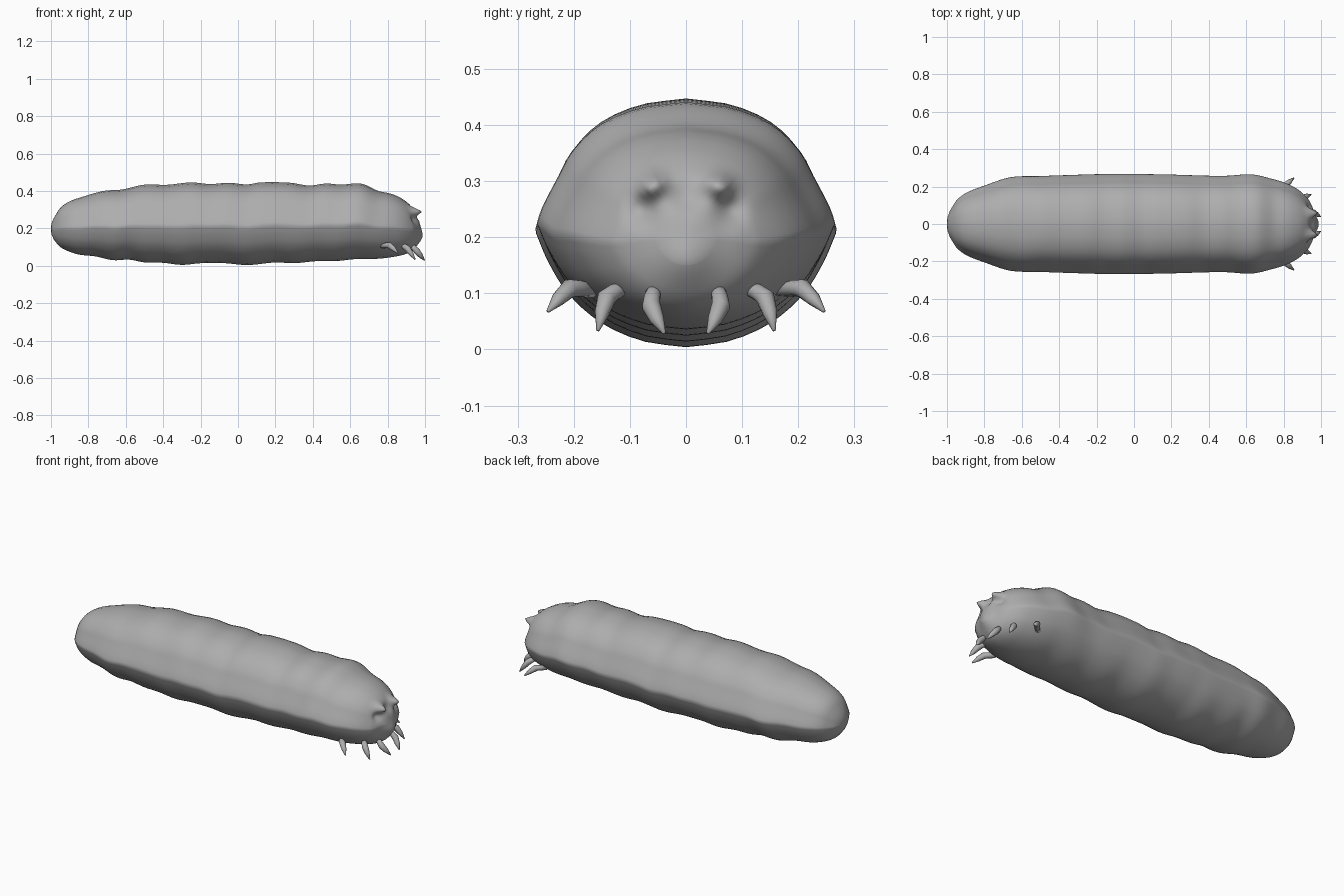
import bpy, bmesh, math
from mathutils import Vector

if "Cube" in bpy.data.objects:
    bpy.data.objects.remove(bpy.data.objects["Cube"])

skin = bpy.data.materials.new("grey skin")
skin.diffuse_color = (0.42, 0.42, 0.42, 1)
skin.use_nodes = True
skin.node_tree.nodes["Principled BSDF"].inputs["Base Color"].default_value = skin.diffuse_color


def spline(points, x):
    """Smooth curve through sorted (x, value) points."""
    n = len(points)
    i = 0
    while i < n - 2 and x > points[i + 1][0]:
        i += 1

    def slope(k):
        a, b = points[max(k - 1, 0)], points[min(k + 1, n - 1)]
        return (b[1] - a[1]) / (b[0] - a[0])
    (x0, v0), (x1, v1) = points[i], points[i + 1]
    d = x1 - x0
    t = (x - x0) / d
    return ((2*t**3 - 3*t*t + 1) * v0 + (t**3 - 2*t*t + t) * d * slope(i)
            + (3*t*t - 2*t**3) * v1 + (t**3 - t*t) * d * slope(i + 1))


# Body outlines along the length
TOP = [(-.985, .255), (-.95, .31), (-.9, .345), (-.85, .363), (-.72, .4), (-.62, .408),
       (-.5, .434), (-.38, .433), (-.25, .446), (-.15, .437), (-.05, .444), (.05, .435),
       (.12, .446), (.28, .444), (.38, .429), (.47, .44), (.55, .434), (.66, .439),
       (.75, .4), (.82, .385), (.88, .357), (.92, .325), (.95, .285), (.965, .25)]
BOTTOM = [(-.985, .14), (-.95, .1), (-.9, .075), (-.85, .06), (-.76, .05), (-.67, .03),
          (-.58, .033), (-.5, .018), (-.4, .016), (-.3, .005), (-.2, .014), (-.07, .014),
          (.05, .004), (.2, .018), (.3, .014), (.42, .025), (.52, .025), (.63, .036),
          (.72, .036), (.82, .046), (.9, .065), (.94, .095), (.965, .15)]
WIDTH = [(-.985, .07), (-.95, .125), (-.9, .165), (-.8, .205), (-.66, .25), (-.5, .256),
         (-.4, .26), (-.1, .268), (.2, .264), (.4, .258), (.5, .258), (.63, .265),
         (.75, .238), (.82, .215), (.88, .182), (.93, .135), (.95, .1), (.965, .055)]
# Domed back and rounded belly: angle fraction -> side and height fractions
SIDE_UP = [(0, 1), (.14, .965), (.3, .86), (.5, .76), (.68, .58), (.85, .31), (1, 0)]
RISE_UP = [(0, 0), (.14, .13), (.3, .38), (.5, .6), (.68, .81), (.85, .95), (1, 1)]
SIDE_DN = [(0, 1), (.2, .92), (.45, .78), (.7, .55), (.87, .28), (1, 0)]
RISE_DN = [(0, 0), (.2, .25), (.45, .54), (.7, .8), (.87, .95), (1, 1)]


def section(k, count):
    """Unit cross-section point."""
    a = 2 * math.pi * k / count
    t = math.asin(min(1, abs(math.sin(a)))) / (math.pi / 2)
    sign = 1 if math.cos(a) >= 0 else -1
    if math.sin(a) >= 0:
        return sign * spline(SIDE_UP, t), spline(RISE_UP, t)
    return sign * spline(SIDE_DN, t), -spline(RISE_DN, t)


def face_bumps(co):
    """Brow horns, eye hollows and rounded snout on the head."""
    if co.x < .8:
        return 0

    def bell(y, z, r):
        return math.exp(-((abs(co.y) - y)**2 + (co.z - z)**2) / (r * r))
    return (.045 * bell(.06, .292, .021) - .02 * bell(.08, .25, .025)
            + .02 * bell(0, .15, .05) - .012 * bell(0, .275, .025))


# Body: lofted rings, closer together toward the head
SIDES = 64
stations = [-.985 + .012 * i for i in range(6)]
stations += [-.913 + 1.753 * i / 80 for i in range(80)]
stations += [.84 + .125 * math.sin(i / 30 * math.pi / 2) for i in range(31)]
unit = [section(k, SIDES) for k in range(SIDES)]
bm = bmesh.new()


def add_ring(x, top, bottom, width):
    mid = bottom + .47 * (top - bottom)
    return [bm.verts.new((x, s * width, mid + h * ((top - mid) if h > 0 else (mid - bottom))))
            for s, h in unit]


def shrunk_ring(x, end, f):
    t, b, w = spline(TOP, end), spline(BOTTOM, end), spline(WIDTH, end)
    c = (t + b) / 2
    return add_ring(x, c + (t - c) * f, c + (b - c) * f, w * f)


rings = [shrunk_ring(-1, -.985, .2), shrunk_ring(-.996, -.985, .55)]
rings += [add_ring(x, spline(TOP, x), spline(BOTTOM, x), spline(WIDTH, x)) for x in stations]
rings += [shrunk_ring(.969, .965, .75), shrunk_ring(.971, .965, .4), shrunk_ring(.972, .965, .12)]
for a, b in zip(rings, rings[1:]):
    for k in range(SIDES):
        j = (k + 1) % SIDES
        bm.faces.new((a[k], a[j], b[j], b[k]))
bm.faces.new(rings[0])
bm.faces.new(rings[-1])
for v in bm.verts:
    v.co.x += face_bumps(v.co)
bmesh.ops.recalc_face_normals(bm, faces=bm.faces)
for f in bm.faces:
    f.smooth = True
mesh = bpy.data.meshes.new("body")
bm.to_mesh(mesh)
bm.free()
mesh.materials.append(skin)
bpy.context.collection.objects.link(bpy.data.objects.new("body", mesh))


# Legs: bent tapering claws, mirrored in y
def claw(name, path):
    bm = bmesh.new()
    path = [Vector(p) for p in path]
    radii = (.012, .015, .017, .013, .003)
    # soften the bend with extra points between root, knee and tip
    a, k, t = path
    line = [a, a.lerp(k, .6), k.lerp((a + t) / 2, .12), k.lerp(t, .5), t]
    rows = []
    for i, (p, r) in enumerate(zip(line, radii)):
        d = (line[min(i + 1, 4)] - line[max(i - 1, 0)]).normalized()
        u = d.cross(Vector((0, 1, 0))).normalized()
        w = d.cross(u)
        rows.append([bm.verts.new(p + r * (u * math.cos(q * math.pi / 5) + w * math.sin(q * math.pi / 5)))
                     for q in range(10)])
    for a, b in zip(rows, rows[1:]):
        for q in range(10):
            bm.faces.new((a[q], a[(q + 1) % 10], b[(q + 1) % 10], b[q]))
    bm.faces.new(rows[0])
    bm.faces.new(rows[-1])
    bmesh.ops.recalc_face_normals(bm, faces=bm.faces)
    for f in bm.faces:
        f.smooth = True
    me = bpy.data.meshes.new(name)
    bm.to_mesh(me)
    bm.free()
    me.materials.append(skin)
    bpy.context.collection.objects.link(bpy.data.objects.new(name, me))


LEGS = {"rear_leg": [(.77, .165, .105), (.81, .208, .112), (.855, .246, .068)],
        "middle_leg": [(.875, .105, .112), (.905, .143, .095), (.947, .157, .034)],
        "front_leg": [(.925, .055, .112), (.957, .064, .078), (.997, .039, .029)]}
for name, path in LEGS.items():
    for side, label in ((1, "left"), (-1, "right")):
        claw(label + "_" + name, [(x, y * side, z) for x, y, z in path])
